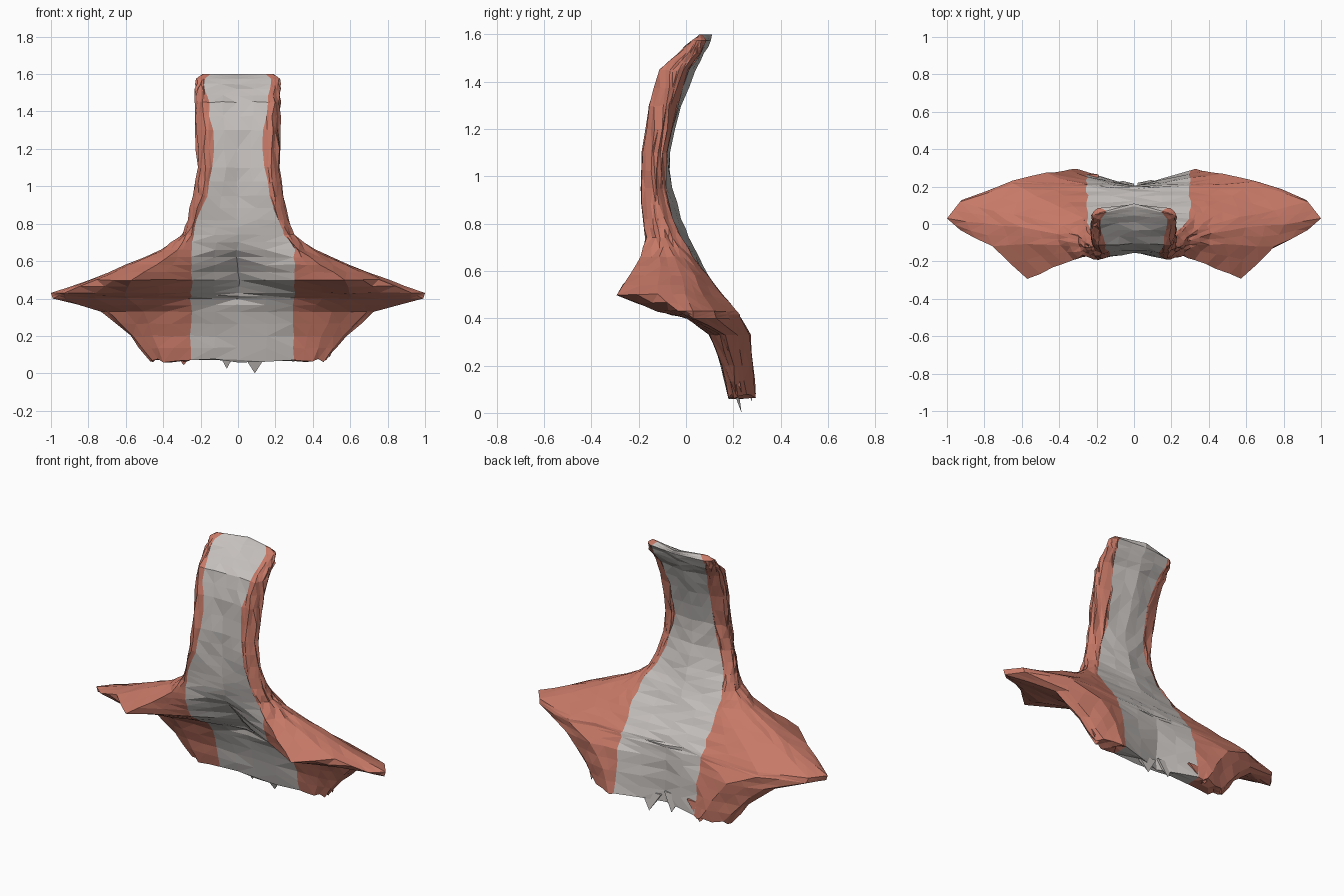
import bpy, bmesh, random
from mathutils import Vector

if "Cube" in bpy.data.objects:
    bpy.data.objects.remove(bpy.data.objects["Cube"])

random.seed(4)


def material(name, rgb):
    m = bpy.data.materials.new(name)
    m.diffuse_color = (*rgb, 1)
    m.use_nodes = True
    m.node_tree.nodes["Principled BSDF"].inputs["Base Color"].default_value = m.diffuse_color
    return m


GREY = material("warm grey", (0.56, 0.53, 0.51))
RED = material("clay red", (0.57, 0.19, 0.135))


def finish(bm, name):
    bmesh.ops.recalc_face_normals(bm, faces=bm.faces)
    me = bpy.data.meshes.new(name)
    bm.to_mesh(me)
    bm.free()
    ob = bpy.data.objects.new(name, me)
    me.materials.append(GREY)
    me.materials.append(RED)
    bpy.context.collection.objects.link(ob)
    return ob


# Horizontal slices: z, half width, front corner x,
# then y of front centre, front corner, side, back corner, back centre
SLICES = [
    (1.60, .19, .16, .095, .06, .055, .065, .11),
    (1.575, .225, .19, .045, .025, .045, .085, .105),
    (1.52, .23, .19, -.03, -.03, .02, .06, .08),
    (1.45, .23, .19, -.105, -.11, -.04, .01, .04),
    (1.30, .225, .18, -.14, -.155, -.08, -.04, -.02),
    (1.10, .22, .18, -.15, -.185, -.12, -.085, -.07),
    (.95, .24, .19, -.15, -.19, -.13, -.09, -.06),
    (.82, .27, .23, -.15, -.18, -.12, -.06, -.02),
    (.74, .30, .27, -.145, -.17, -.09, -.02, .01),
    (.66, .41, .33, -.11, -.19, -.05, .03, .05),
    (.58, .60, .44, -.04, -.235, -.02, .09, .09),
    (.50, .80, .57, .02, -.29, 0, .15, .15),
    (.43, 1.0, .60, .07, -.12, .03, .215, .19),
    (.40, .99, .60, .09, 0, .03, .235, .20),
    (.33, .73, .50, .11, .10, .17, .27, .20),
    (.20, .58, .45, .15, .15, .20, .285, .20),
    (.07, .47, .40, .18, .18, .22, .295, .20),
]


def grey_edge(z, side):
    # half width of the grey centre band
    low = .30 if side > 0 else .25
    if z > 1.4:
        return .18 if z > 1.5 else .16
    if z > 1.05:
        return .135
    return low if z < .72 else .135 + (low - .135) * (1.05 - z) / .33


def half_ring(s, side):
    z, w, fx, f0, f1, ys, b1, b0 = s
    g = min(grey_edge(z, side), .93 * fx)
    bx = max(.65 * w, 1.1 * g)
    gf, gb = g / fx, g / bx
    pts = [(g, f0 + (f1 - f0) * gf), (fx, f1),
           (fx + (w - fx) * .82, ys + (f1 - ys) * .42), (w, ys),
           (bx + (w - bx) * .8, ys + (b1 - ys) * .48), (bx, b1),
           (g, b0 + (b1 - b0) * gb)]
    return [(side * x, y, z) for x, y in pts]


# Neck column flowing into the spread shoulder wings and back panel
bm = bmesh.new()
rings = []
for s in SLICES:
    pts = [(0, s[3], s[0])] + half_ring(s, 1) + [(0, s[7], s[0])] + half_ring(s, -1)[::-1]
    rings.append([bm.verts.new(p) for p in pts])
N = 16
GREY_COLUMNS = {0, 7, 8, 15}
for a, b in zip(rings, rings[1:]):
    for j in range(N):
        k = (j + 1) % N
        f = bm.faces.new((a[j], a[k], b[k], b[j]))
        f.material_index = int(j not in GREY_COLUMNS)
# End caps
for r in (rings[0], rings[-1]):
    for ids, mat in (((0, 1, 7, 8), 0), ((1, 2, 6, 7), 1), ((2, 3, 5, 6), 1), ((3, 4, 5), 1)):
        bm.faces.new([r[i] for i in ids]).material_index = mat
        bm.faces.new([r[-i % N] for i in ids]).material_index = mat
# Irregular facets
bmesh.ops.subdivide_edges(bm, edges=bm.edges[:], cuts=1, use_grid_fill=True)
for v in bm.verts:
    if abs(v.co.x) < .9 and .1 < v.co.z < 1.55:
        v.co += Vector([random.uniform(-a, a) for a in (.008, .005, .003)])
    elif v.co.z < .1:
        v.co.z += random.uniform(-.012, .012)
bmesh.ops.triangulate(bm, faces=bm.faces[:])
finish(bm, "neck_and_shoulders")

# Ragged points along the lower edge: x, y, tip z, half width, colour
for i, (x, y, tip, hw, mat) in enumerate([
        (.09, .205, 0, .07, 0), (-.06, .20, .025, .06, 0),
        (-.29, .25, .045, .10, 1), (.49, .205, .085, .04, 1)]):
    bm = bmesh.new()
    top = tip + .11
    base = [bm.verts.new((x + dx * hw, y + dy, top))
            for dx, dy in ((-1, -.012), (1, -.012), (1, .015), (-1, .015))]
    point = bm.verts.new((x, y + .03, tip))
    bm.faces.new(base).material_index = mat
    for j in range(4):
        bm.faces.new((base[j], base[(j + 1) % 4], point)).material_index = mat
    finish(bm, f"ragged_edge_{i + 1}")
